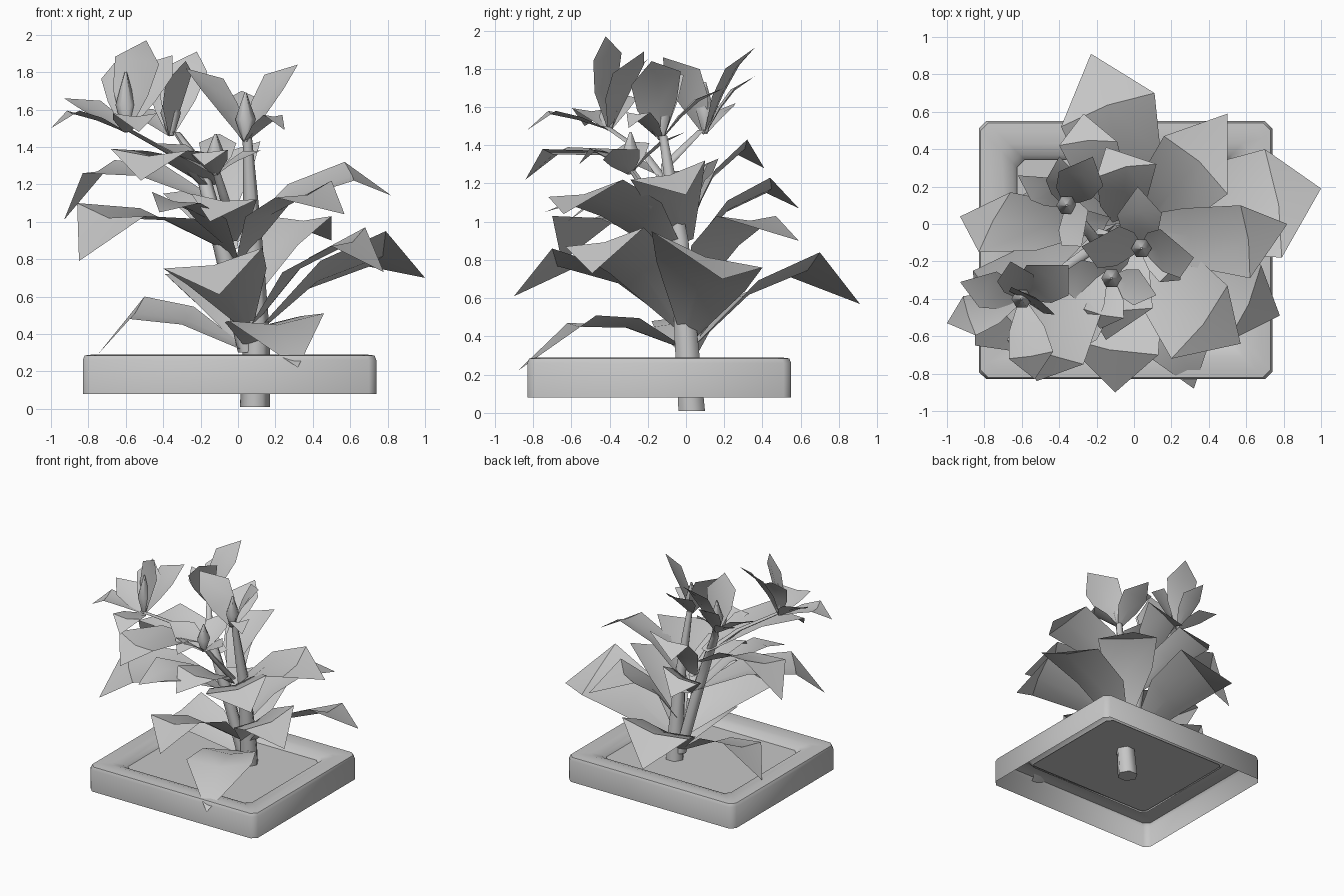
import bpy
import bmesh
import math
from mathutils import Vector

if "Cube" in bpy.data.objects:
    bpy.data.objects.remove(bpy.data.objects["Cube"], do_unlink=True)

grey = bpy.data.materials.new("plain grey")
grey.use_nodes = True
colour = (0.57, 0.57, 0.57, 1)
grey.diffuse_color = colour
grey.node_tree.nodes["Principled BSDF"].inputs["Base Color"].default_value = colour


def finish(name, bm, angle=35, fix_normals=True):
    if fix_normals:
        bmesh.ops.recalc_face_normals(bm, faces=bm.faces)
    mesh = bpy.data.meshes.new(name)
    bm.to_mesh(mesh)
    bm.free()
    mesh.materials.append(grey)
    obj = bpy.data.objects.new(name, mesh)
    bpy.context.collection.objects.link(obj)
    bpy.ops.object.select_all(action='DESELECT')
    obj.select_set(True)
    bpy.context.view_layer.objects.active = obj
    bpy.ops.object.shade_smooth_by_angle(angle=math.radians(angle))
    return obj


def bridge_rows(bm, rows, closed=False):
    for a, b in zip(rows, rows[1:]):
        n = len(a)
        for i in range(n if closed else n - 1):
            j = (i + 1) % n
            bm.faces.new((a[i], a[j], b[j], b[i]))


def blade(name, base, left, right, tip, bow=0.1, root=0.04):
    """Creased leaf: narrow root, arched, broad between two corners, pointed tip."""
    base, left, right, tip = (Vector(v) for v in (base, left, right, tip))
    knee = (left + right) / 2
    half = (right - left) / 2
    along = knee - base
    up = half.cross(along).normalized()
    middle = base.lerp(knee, 0.55) + up * along.length * bow
    bm = bmesh.new()
    rows = []
    for centre, reach in ((base, half.normalized() * root), (middle, half * 0.8), (knee, half)):
        crease = up * reach.length * 0.16
        points = (centre + reach, centre - crease, centre - reach)
        rows.append([bm.verts.new(p) for p in points])
    bridge_rows(bm, rows)
    end = bm.verts.new(tip)
    a, b, c = rows[-1]
    bm.faces.new((a, b, end))
    bm.faces.new((b, c, end))
    for face in bm.faces:
        face.normal_update()
        if face.normal.dot(up) < 0:
            face.normal_flip()
    return finish(name, bm, fix_normals=False)


def tube(name, points, radii, sides=6):
    bm = bmesh.new()
    rows = []
    for p, r in zip(points, radii):
        ring = []
        for i in range(sides):
            a = math.tau * i / sides
            ring.append(bm.verts.new((p[0] + r * math.cos(a), p[1] + r * math.sin(a), p[2])))
        rows.append(ring)
    bridge_rows(bm, rows, closed=True)
    bm.faces.new(rows[0])
    bm.faces.new(rows[-1])
    return finish(name, bm, 65)


# Tray: open shell with a rounded rim, swept round a rectangle with cut corners
X0, X1, Y0, Y1 = -0.83, 0.74, -0.83, 0.55


def tray_ring(bm, inset, z):
    c = 0.04
    x0, x1, y0, y1 = X0 + inset, X1 - inset, Y0 + inset, Y1 - inset
    corners = ((x0 + c, y0), (x1 - c, y0), (x1, y0 + c), (x1, y1 - c),
               (x1 - c, y1), (x0 + c, y1), (x0, y1 - c), (x0, y0 + c))
    return [bm.verts.new((x, y, z)) for x, y in corners]


bm = bmesh.new()
profile = ((0, 0.08), (0, 0.26), (0.01, 0.285), (0.05, 0.29), (0.12, 0.285), (0.18, 0.265), (0.21, 0.22))
bridge_rows(bm, [tray_ring(bm, *p) for p in profile], closed=True)
finish("tray", bm, 50, fix_normals=False)

# Soil sheet
bm = bmesh.new()
bm.faces.new(tray_ring(bm, 0.205, 0.24))
finish("soil", bm, fix_normals=False)

# Stems
tube("main_stem", ((0.09, 0.03, 0.01), (0.1, 0, 0.4), (0.08, -0.03, 0.9), (0.05, -0.12, 1.45)),
     (0.08, 0.07, 0.05, 0.025))
tube("left_stem", ((0.05, 0, 0.3), (-0.08, -0.05, 0.85), (-0.2, -0.1, 1.3), (-0.33, 0.08, 1.48)),
     (0.05, 0.05, 0.035, 0.02))
tube("outer_flower_stem", ((-0.18, -0.1, 1.2), (-0.35, -0.22, 1.36), (-0.6, -0.42, 1.5)),
     (0.03, 0.025, 0.02))
tube("small_flower_stem", ((-0.02, -0.05, 0.95), (-0.08, -0.2, 1.15), (-0.12, -0.29, 1.28)),
     (0.03, 0.025, 0.02))

# Leaves: root height, left corner, right corner, tip
lower_leaves = (
    (0.35, (-0.39, 0.52, 0.72), (0.11, 0.7, 0.84), (-0.23, 0.91, 0.57)),
    (0.4, (0.7, 0.4, 0.76), (0.79, -0.18, 0.95), (1.0, 0.19, 0.7)),
    (0.45, (0.68, -0.22, 0.97), (0.5, -0.63, 0.87), (0.78, -0.49, 0.73)),
    (0.35, (0.46, -0.47, 0.51), (-0.05, -0.62, 0.47), (0.32, -0.88, 0.22)),
    (0.45, (0.13, -0.7, 0.86), (-0.4, -0.6, 0.75), (-0.1, -0.9, 0.61)),
    (0.33, (-0.58, -0.18, 0.48), (-0.5, 0.22, 0.6), (-0.75, 0.05, 0.29)),
)
upper_leaves = (
    (0.6, (0.16, 0.47, 1.03), (0.5, 0.16, 1.03), (0.5, 0.59, 0.9)),
    (0.9, (0.57, 0.1, 1.32), (0.62, -0.29, 1.22), (0.82, 0, 1.14)),
    (0.8, (0.5, -0.33, 1.22), (0.2, -0.72, 1.13), (0.57, -0.64, 1.04)),
    (1.0, (-0.2, 0.25, 1.36), (0.12, 0.32, 1.43), (-0.15, 0.41, 1.28)),
    (0.85, (-0.4, 0.42, 1.15), (-0.09, 0.44, 1.23), (-0.27, 0.59, 1.07)),
    (1.12, (-0.83, -0.15, 1.26), (-0.66, 0.17, 1.33), (-0.93, 0.04, 1.01)),
    (0.85, (-0.5, -0.7, 1.03), (-0.86, -0.25, 1.1), (-0.85, -0.65, 0.79)),
    (0.8, (-0.2, -0.62, 1.1), (-0.46, -0.44, 1.16), (-0.42, -0.74, 1.05)),
    (0.9, (0.1, -0.45, 1.12), (-0.25, -0.45, 1.15), (-0.15, -0.62, 1.0)),
    (1.2, (-0.27, -0.75, 1.38), (-0.68, -0.62, 1.39), (-0.52, -0.84, 1.22)),
)
for tier, leaves in (("lower", lower_leaves), ("upper", upper_leaves)):
    for n, (z, left, right, tip) in enumerate(leaves, 1):
        lean = max(0, z - 0.6) * 0.3
        start = Vector((0.05 - lean, 0, z)) + Vector((tip[0], tip[1], 0)) * 0.04
        blade(f"{tier}_leaf_{n}", start, left, right, tip)

# Flowers: base, bud height, then petal tips with widths
flowers = {
    "right_flower": ((0.04, -0.13, 1.43), 0.26, (
        ((0.32, -0.18, 1.84), 0.29), ((-0.28, -0.12, 1.82), 0.26),
        ((0.02, 0.2, 1.7), 0.24), ((0.25, -0.3, 1.49), 0.16))),
    "left_flower": ((-0.6, -0.4, 1.48), 0.32, (
        ((-1.0, -0.53, 1.5), 0.22), ((-0.93, -0.31, 1.66), 0.22),
        ((-0.49, -0.42, 1.97), 0.28), ((-0.35, -0.22, 1.89), 0.28),
        ((-0.53, -0.83, 1.48), 0.24), ((-0.66, -0.2, 1.85), 0.2))),
    "back_flower": ((-0.36, 0.1, 1.46), 0.27, (
        ((-0.22, 0.36, 1.91), 0.25), ((-0.4, 0.36, 1.76), 0.18),
        ((-0.62, 0.26, 1.62), 0.16), ((-0.28, -0.12, 1.86), 0.24))),
    "small_flower": ((-0.12, -0.29, 1.25), 0.22, (
        ((0.12, -0.38, 1.38), 0.2), ((-0.44, -0.3, 1.42), 0.22),
        ((-0.18, -0.56, 1.3), 0.22), ((-0.1, 0, 1.47), 0.2))),
}
for name, (base, height, petals) in flowers.items():
    x, y, z = base
    tube(name + "_bud", ((x, y, z), (x, y, z + height * 0.45), (x, y, z + height)),
         (0.015, 0.055, 0.006))
    base = Vector(base)
    for n, (tip, width) in enumerate(petals, 1):
        tip = Vector(tip)
        rise = tip.z - z
        # Flat petals arch over; upright ones open slightly toward the front
        if rise < 0.1:
            knee = base.lerp(tip, 0.7) + Vector((0, 0, 0.1))
            facing = Vector((0, 0, 1))
        else:
            knee = base.lerp(tip, 0.55)
            knee.z = z + rise * 0.78
            facing = Vector((0, -0.28, 1))
        side = (knee - base).cross(facing).normalized() * width / 2
        blade(f"{name}_petal_{n}", base, knee - side, knee + side, tip, 0.04, 0.015)
